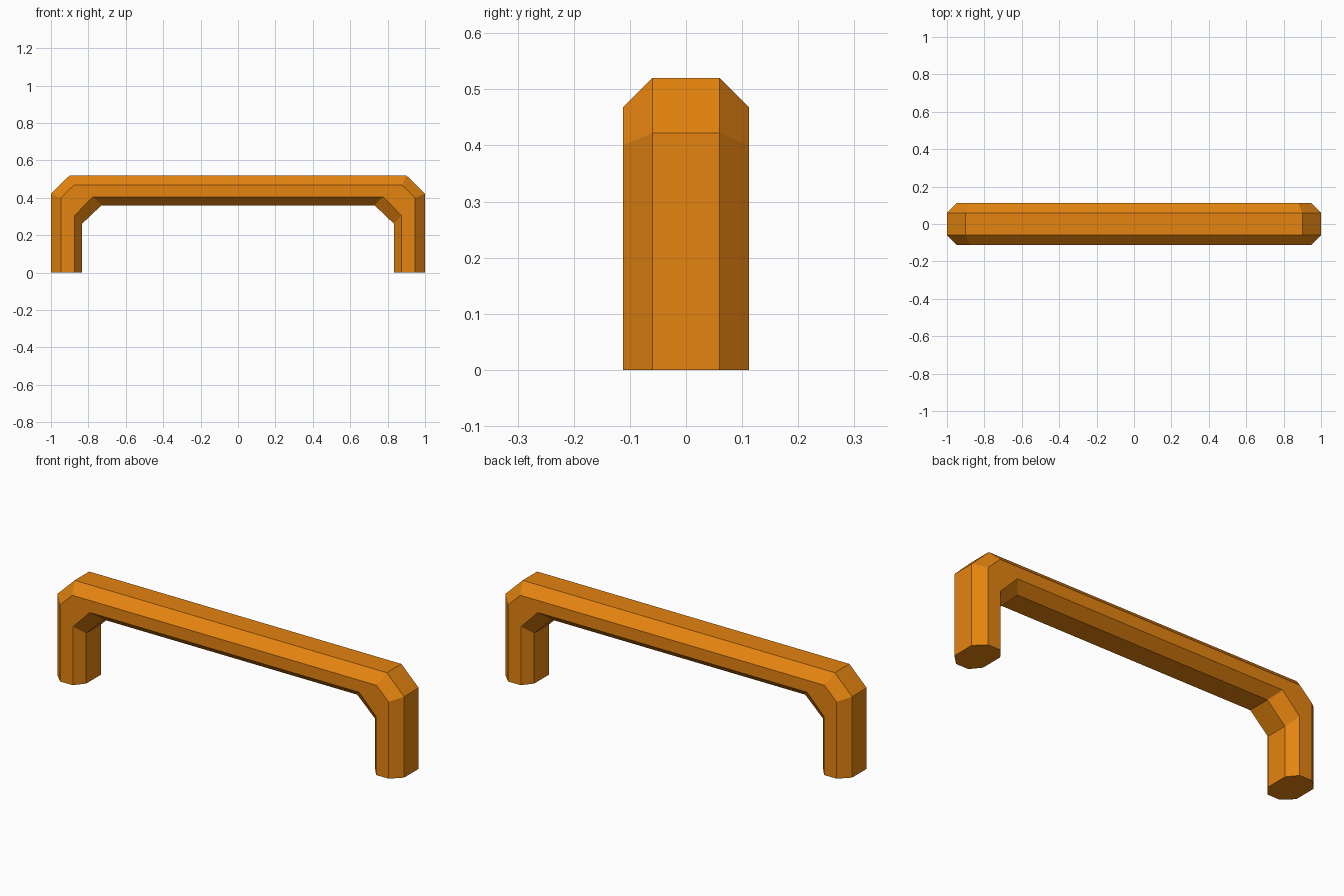
import bpy, bmesh

cube = bpy.data.objects.get("Cube")
if cube:
    bpy.data.objects.remove(cube)

# Material
orange = bpy.data.materials.new("orange")
orange.use_nodes = True
colour = (0.78, 0.23, 0.005, 1)
orange.diffuse_color = colour
orange.node_tree.nodes["Principled BSDF"].inputs["Base Color"].default_value = colour

# Long edges of the octagonal bar, outer to inner:
# half depth, leg x, leg top z, bar end x, bar z
rails = [
    (0.06, 1.0, 0.422, 0.90, 0.52),
    (0.112, 0.947, 0.40, 0.877, 0.468),
    (0.112, 0.874, 0.305, 0.776, 0.405),
    (0.06, 0.833, 0.262, 0.73, 0.36),
]
section = [(-1, r) for r in rails] + [(1, r) for r in reversed(rails)]


def ring(bm, side, station):
    """One octagonal loop at the foot, leg top or bar end."""
    verts = []
    for sy, (y, leg_x, leg_z, bar_x, bar_z) in section:
        x, z = [(leg_x, 0), (leg_x, leg_z), (bar_x, bar_z)][station]
        verts.append(bm.verts.new((side * x, sy * y, z)))
    return verts


# Sweep the section from foot to foot
bm = bmesh.new()
stations = [(-1, 0), (-1, 1), (-1, 2), (1, 2), (1, 1), (1, 0)]
rings = [ring(bm, side, s) for side, s in stations]
for a, b in zip(rings, rings[1:]):
    for i in range(len(a)):
        j = (i + 1) % len(a)
        bm.faces.new((a[i], a[j], b[j], b[i]))

# Feet
for end in (rings[0], rings[-1]):
    bm.faces.new(end)
bmesh.ops.recalc_face_normals(bm, faces=bm.faces)

mesh = bpy.data.meshes.new("handle")
bm.to_mesh(mesh)
bm.free()
mesh.materials.append(orange)
bpy.context.collection.objects.link(bpy.data.objects.new("handle", mesh))
